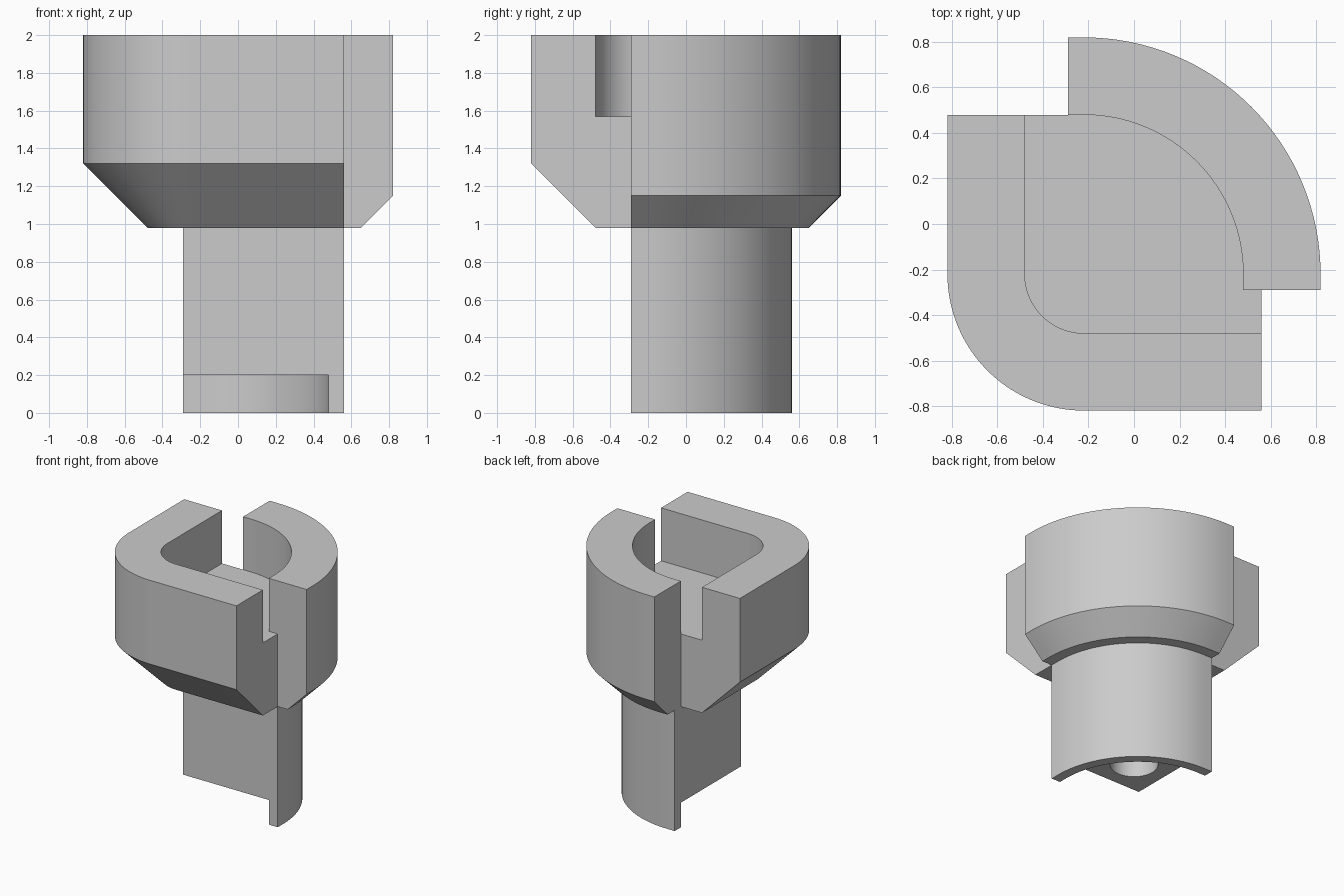
import bpy, bmesh, math
from mathutils import Vector

if "Cube" in bpy.data.objects:
    bpy.data.objects.remove(bpy.data.objects["Cube"])

CENTRE = -0.22   # shared centre of all rounded corners, in x and y
SEAM = -0.29     # planes where the two halves meet
STEPS = 32

grey = bpy.data.materials.new("plain_grey")
grey.use_nodes = True
grey.diffuse_color = (0.6, 0.6, 0.6, 1)
grey.node_tree.nodes["Principled BSDF"].inputs["Base Color"].default_value = (0.6, 0.6, 0.6, 1)


def sweep(name, profile, start_angle, first, last, closing):
    """Sweep (radius, z) points round a quarter turn with straight ends, then fill it."""
    bm = bmesh.new()
    paths = []
    for r, z in profile:
        arc = []
        for i in range(STEPS + 1):
            a = start_angle + math.pi / 2 * i / STEPS
            arc.append((CENTRE + r * math.cos(a), CENTRE + r * math.sin(a)))
        pts = [(arc[0][0], first)] + arc + [(last, arc[-1][1])]
        paths.append([bm.verts.new((x, y, z)) for x, y in pts])
    for a, b in zip(paths, paths[1:]):
        for i in range(len(a) - 1):
            bm.faces.new((a[i], a[i + 1], b[i + 1], b[i]))
    # floor, underside, end faces and seam walls
    low = [bm.verts.new((x, y, profile[0][1])) for x, y in closing]
    high = [bm.verts.new((x, y, profile[-1][1])) for x, y in closing]
    bm.faces.new(paths[0] + low)
    bm.faces.new(paths[-1] + high)
    bm.faces.new([p[-1] for p in paths] + [high[0], low[0]])
    bm.faces.new([p[0] for p in paths] + [high[-1], low[-1]])
    for i in range(len(closing) - 1):
        bm.faces.new((low[i], low[i + 1], high[i + 1], high[i]))
    bmesh.ops.recalc_face_normals(bm, faces=bm.faces)
    mesh = bpy.data.meshes.new(name)
    bm.to_mesh(mesh)
    bm.free()
    mesh.materials.append(grey)
    obj = bpy.data.objects.new(name, mesh)
    bpy.context.collection.objects.link(obj)
    return obj


def combine(target, other, operation):
    mod = target.modifiers.new(operation.lower(), 'BOOLEAN')
    mod.operation = operation
    mod.solver = 'EXACT'
    mod.object = other
    bpy.context.view_layer.objects.active = target
    bpy.ops.object.modifier_apply(modifier=mod.name)
    bpy.data.objects.remove(other)


# Round half: curved wall, stem and the hollow foot
body = sweep("socket_body",
             [(0.70, 0.2), (0.70, 0), (0.78, 0), (0.78, 0.98), (0.87, 0.98),
              (1.04, 1.15), (1.04, 2), (0.70, 2), (0.70, 1.57)],
             0, SEAM, SEAM, [(SEAM, SEAM)])

# Angled half: L-shaped wall with a sloped underside and the pocket floor
angled_wall = sweep("angled_wall",
                    [(0.26, 0.98), (0.60, 1.32), (0.60, 2), (0.26, 2), (0.26, 1.57)],
                    math.pi, 0.48, 0.56, [(0.56, SEAM), (SEAM, SEAM), (SEAM, 0.48)])
combine(body, angled_wall, 'UNION')

# Blind hole in the underside of the stem
bpy.ops.mesh.primitive_cylinder_add(vertices=48, radius=0.18, depth=0.8, location=(0, 0, 0.5))
hole = bpy.context.object
hole.name = "hole_cutter"
hole.hide_render = True
hole.data.materials.append(grey)
combine(body, hole, 'DIFFERENCE')

bpy.ops.object.select_all(action='DESELECT')
body.select_set(True)
bpy.context.view_layer.objects.active = body
bpy.ops.object.shade_smooth_by_angle(angle=math.radians(30))
